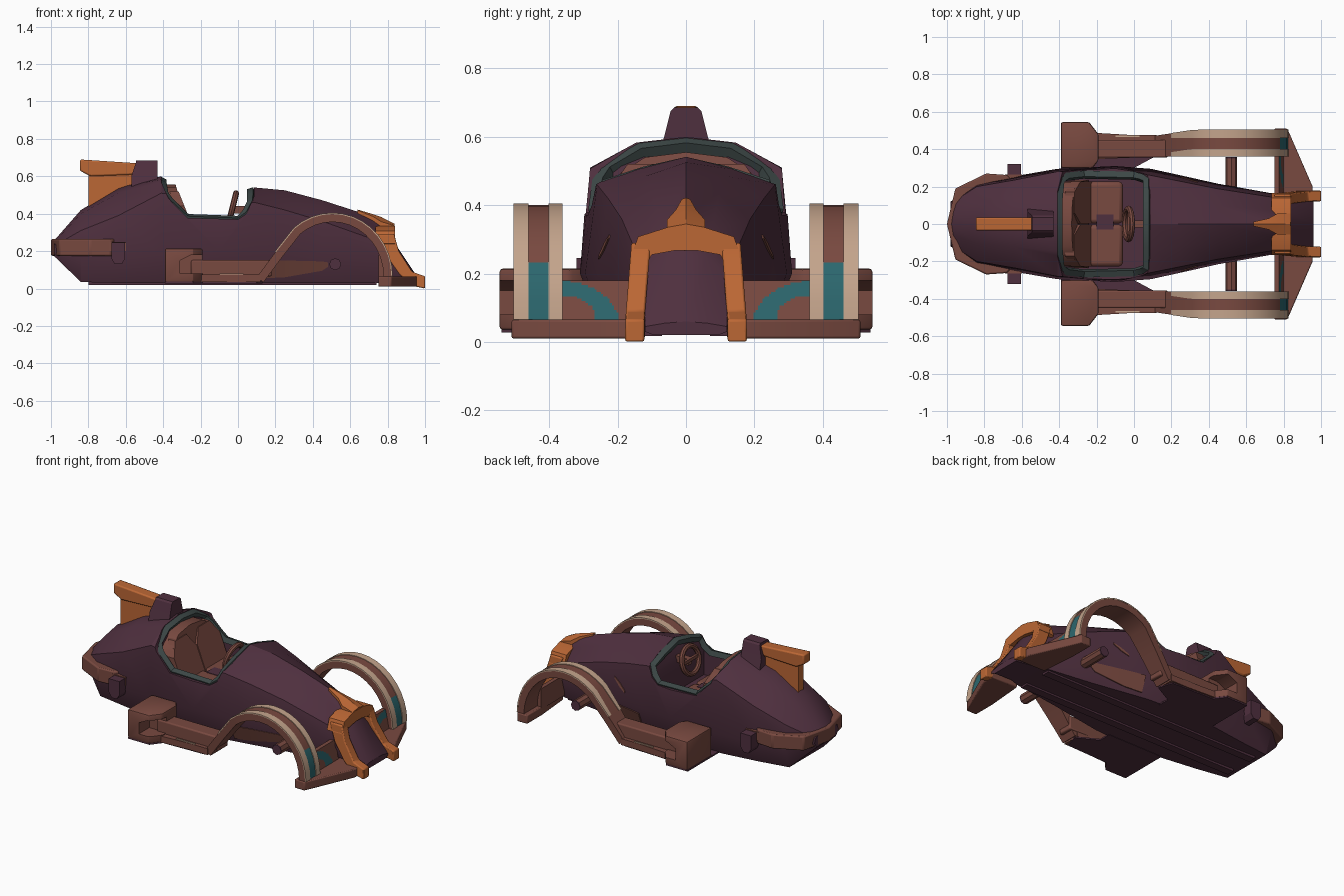
import bpy, bmesh, math
from mathutils import Vector

if "Cube" in bpy.data.objects:
    bpy.data.objects.remove(bpy.data.objects["Cube"])


def material(name, rgb):
    m = bpy.data.materials.new(name)
    m.diffuse_color = (*rgb, 1)
    m.use_nodes = True
    m.node_tree.nodes["Principled BSDF"].inputs["Base Color"].default_value = m.diffuse_color
    return m


PURPLE = material("dark purple", (0.078, 0.029, 0.049))
BROWN = material("red brown", (0.190, 0.067, 0.051))
ORANGE = material("burnt orange", (0.50, 0.135, 0.035))
CREAM = material("cream", (0.55, 0.37, 0.26))
TEAL = material("teal", (0.025, 0.135, 0.155))
GREY = material("green grey", (0.047, 0.066, 0.064))


def finish(bm, name, mats, mirror=False):
    bmesh.ops.recalc_face_normals(bm, faces=bm.faces)
    me = bpy.data.meshes.new(name)
    bm.to_mesh(me)
    bm.free()
    ob = bpy.data.objects.new(name, me)
    bpy.context.collection.objects.link(ob)
    for m in mats:
        me.materials.append(m)
    if mirror:
        mod = ob.modifiers.new("mirror", 'MIRROR')
        mod.use_axis = (False, True, False)
        mod.use_mirror_merge = False
    return ob


def loft(rings, closed=False):
    """Skin a list of equal closed rings, capping the ends."""
    bm = bmesh.new()
    vs = [[bm.verts.new(p) for p in r] for r in rings]
    n = len(vs[0])
    pairs = list(zip(vs, vs[1:])) + ([(vs[-1], vs[0])] if closed else [])
    for a, b in pairs:
        for i in range(n):
            bm.faces.new((a[i], a[(i + 1) % n], b[(i + 1) % n], b[i]))
    if not closed:
        bm.faces.new(vs[0])
        bm.faces.new(vs[-1])
    return bm


def prism(name, pts, axis, lo, hi, mat, mirror=False, bevel=0.0):
    """Extrude a 2D outline along the given axis."""
    def place(p, t):
        return {'x': (t, *p), 'y': (p[0], t, p[1]), 'z': (*p, t)}[axis]
    bm = loft([[place(p, t) for p in pts] for t in (lo, hi)])
    ob = finish(bm, name, [mat], mirror)
    if bevel:
        mod = ob.modifiers.new("bevel", 'BEVEL')
        mod.width, mod.segments = bevel, 2
    return ob


def carve(ob, cutters):
    """Subtract the cutters and bake the result into the object."""
    for c in cutters:
        mod = ob.modifiers.new("cut", 'BOOLEAN')
        mod.operation, mod.object, mod.solver = 'DIFFERENCE', c, 'EXACT'
    bpy.context.view_layer.update()
    baked = bpy.data.meshes.new_from_object(ob.evaluated_get(bpy.context.evaluated_depsgraph_get()))
    ob.modifiers.clear()
    ob.data = baked
    for c in cutters:
        bpy.data.objects.remove(c)


def both(half):
    """Mirror a half outline (y first) into a full closed one."""
    return half + [(-y, z) for y, z in reversed(half) if y > 1e-6]


def rect(a0, a1, b0, b1):
    return [(a0, b0), (a1, b0), (a1, b1), (a0, b1)]


# Body shell: x, bottom, width, width height, shoulder width, shoulder, upper, crown
sections = [
    (-0.98, 0.17, 0.12, 0.20, 0.11, 0.23, 0.25, 0.26),
    (-0.84, 0.035, 0.22, 0.17, 0.20, 0.31, 0.40, 0.42),
    (-0.64, 0.03, 0.255, 0.17, 0.235, 0.39, 0.51, 0.54),
    (-0.41, 0.03, 0.295, 0.18, 0.28, 0.51, 0.583, 0.60),
    (-0.10, 0.03, 0.31, 0.20, 0.29, 0.47, 0.56, 0.58),
    (0.09, 0.03, 0.295, 0.20, 0.26, 0.46, 0.505, 0.54),
    (0.25, 0.03, 0.26, 0.19, 0.228, 0.42, 0.485, 0.525),
    (0.45, 0.03, 0.215, 0.18, 0.188, 0.36, 0.435, 0.472),
    (0.76, 0.03, 0.16, 0.15, 0.14, 0.25, 0.32, 0.372),
    (0.83, 0.03, 0.13, 0.12, 0.12, 0.20, 0.245, 0.255),
    (0.96, 0.02, 0.12, 0.03, 0.12, 0.045, 0.055, 0.06)]
rings = []
for x, zb, w, zl, ws, zs, zm, zt in sections:
    half = [(0, zb), (w * 0.78, zb), (w, zl), (ws, zs), (ws * 0.52, zm), (0, zt)]
    rings.append([(x, y, z) for y, z in both(half)])
body = finish(loft(rings), "body_shell", [PURPLE])

# Cockpit opening and interior hollow
opening = prism("opening_cutter", [(-0.41, 0.7), (-0.41, 0.57), (-0.37, 0.48), (-0.27, 0.378),
                (0, 0.37), (0.045, 0.40), (0.085, 0.49), (0.085, 0.7)], 'y', -0.6, 0.6, PURPLE)
hollow = prism("hollow_cutter", rect(-0.385, 0.05, -0.25, 0.25), 'z', 0.22, 0.7, PURPLE)
carve(body, (opening, hollow))

# Cockpit rim, a four sided loop
rim = [(-0.405, 0, 0.575), (-0.405, 0.13, 0.560), (-0.395, 0.225, 0.505), (-0.365, 0.252, 0.465),
       (-0.27, 0.264, 0.377), (0, 0.258, 0.367), (0.045, 0.245, 0.405),
       (0.07, 0.232, 0.455), (0.07, 0.12, 0.492), (0.07, 0, 0.52)]
rim += [(x, -y, z) for x, y, z in reversed(rim[1:-1])]
centre = Vector((-0.16, 0, 0.45))
rim_rings = []
for i, p in enumerate(rim):
    p = Vector(p)
    t = (Vector(rim[(i + 1) % len(rim)]) - Vector(rim[i - 1])).normalized()
    out = p - centre
    out = (out - t * out.dot(t)).normalized()
    side = t.cross(out)
    rim_rings.append([p + 0.017 * (a * out + b * side) for a, b in ((1, 1), (1, -1), (-1, -1), (-1, 1))])
finish(loft(rim_rings, True), "cockpit_rim", [GREY])

# Seats: slanted backs and cushions, with a worn patch
back = both([(0, 0.555), (0.12, 0.54), (0.19, 0.495), (0.225, 0.44), (0.235, 0.23)])
bm = loft([[(x - 0.28 * (z - 0.4), y, z) for y, z in back] for x in (-0.36, -0.29)])
finish(bm, "seat_back_panel", [BROWN])
for name, y0 in (("left", 0.115), ("right", -0.115)):
    pad = [(y0 + 0.112 * a, z) for a, z in ((-1, 0.27), (1, 0.27), (1, 0.44), (0.5, 0.52), (-0.5, 0.52), (-1, 0.44))]
    bm = loft([[(x - 0.4 * (z - 0.4), y, z) for y, z in pad] for x in (-0.32, -0.27)])
    finish(bm, name + "_seat_back", [BROWN])
    prism(name + "_seat_cushion", rect(-0.27, -0.06, y0 - 0.112, y0 + 0.112), 'z', 0.22, 0.30, BROWN, bevel=0.02)
prism("seat_patch", rect(-0.20, -0.11, -0.03, 0.05), 'z', 0.296, 0.303, PURPLE)

# Steering wheel and column
bpy.ops.mesh.primitive_torus_add(major_segments=20, minor_segments=8, major_radius=0.082, minor_radius=0.016,
                                 location=(-0.03, 0, 0.43), rotation=(0, math.radians(104), 0))
wheel = bpy.context.object
wheel.name = "steering_wheel"
wheel.data.materials.append(BROWN)
prism("steering_spoke", rect(-0.08, 0.08, 0.42, 0.44), 'x', -0.035, -0.02, BROWN)
prism("steering_column", rect(-0.018, 0.018, 0.40, 0.44), 'x', -0.03, 0.06, BROWN)

# Tail bumper and side stubs
tail = both([(0, -1.0), (0.19, -0.955), (0.27, -0.79), (0.262, -0.68), (0.24, -0.66)])
prism("tail_bumper", [(b, a) for a, b in tail], 'z', 0.175, 0.265, BROWN, bevel=0.008)
prism("tail_bumper_tip", rect(-0.69, -0.60, 0.20, 0.25), 'y', 0.22, 0.264, BROWN, True)
prism("side_stub", [(-0.64 + a, 0.19 + b) for a, b in ((-0.037, 0.055), (0.037, 0.055), (0.037, -0.03),
      (0.018, -0.06), (-0.018, -0.06), (-0.037, -0.03))], 'y', 0.2, 0.32, PURPLE, True)

# Tail fin and its mount
prism("fin_blade", [(-0.80, 0.44), (-0.80, 0.64), (-0.54, 0.66), (-0.50, 0.54)], 'y', -0.025, 0.025, ORANGE)
prism("fin_top", [(-0.845, 0.63), (-0.845, 0.69), (-0.54, 0.67), (-0.54, 0.61), (-0.79, 0.60)],
      'y', -0.035, 0.035, ORANGE, bevel=0.008)
bm = loft([[(b, -w, z), (-0.43, -w, z), (-0.43, w, z), (b, w, z)] for w, z, b in (
    (0.08, 0.54, -0.57), (0.064, 0.60, -0.57), (0.045, 0.675, -0.545), (0.035, 0.685, -0.545))])
finish(bm, "fin_mount", [PURPLE])

# Orange nose frame: splayed legs, arch and spike
leg = prism("nose_leg", [(0.75, 0.29), (0.835, 0.29), (0.86, 0.2), (0.93, 0.09), (1.0, 0.065), (1.0, 0.0),
            (0.93, 0.015), (0.86, 0.08), (0.79, 0.18)], 'y', 0.122, 0.178, ORANGE, True, bevel=0.006)
for v in leg.data.vertices:
    v.co.y -= 0.08 * max(0, v.co.z - 0.06)
arch_out = [(0.055, 0.335), (0.14, 0.308), (0.165, 0.24)]
arch_in = [(0.12, 0.22), (0.10, 0.255), (0.03, 0.268)]
half_arch = arch_out + arch_in
prism("nose_arch", half_arch + [(-y, z) for y, z in reversed(half_arch)], 'x', 0.735, 0.84, ORANGE)
bm = loft([[(x, -w, z - 0.07), (x, w, z - 0.07), (x, w, z - d), (x, 0, z), (x, -w, z - d)]
           for x, w, z, d in ((0.64, 0.012, 0.422, 0.004), (0.72, 0.030, 0.398, 0.012),
                              (0.765, 0.055, 0.383, 0.025), (0.838, 0.056, 0.345, 0.010))])
finish(bm, "nose_spike", [ORANGE])

# Front wing plate and the raised wall behind it, with teal patches
prism("front_wing", [(0.75, 0.51), (0.82, 0.51), (0.955, 0.2), (0.955, 0.12), (0.77, 0.12), (0.75, 0.36)],
      'z', 0.01, 0.065, BROWN, True, bevel=0.006)
rings = []
for i in range(37):
    y = 0.14 + 0.23 * i / 36
    slope = [(0.80 - 0.025 * k / 18, y, 0.06 + 0.12 * k / 18) for k in range(19)]
    rings.append(slope + [(0.75, y, 0.18), (0.75, y, 0.05)])
bm = loft(rings)
for f in bm.faces:
    c = f.calc_center_median()
    r = ((0.365 - c.y) / 0.165) ** 2 + ((c.z - 0.06) / 0.118) ** 2
    low = 0.195 < c.y < 0.27 and c.z < 0.085
    if c.y < 0.365 and 0.765 < c.x and 0.19 < c.y and (0.42 < r < 1.0 or low):
        f.material_index = 1
finish(bm, "wing_wall", [BROWN, TEAL], True)

# Wheel arches: half ellipse running into a straight tail
path = [(0.505 + 0.318 * math.cos(math.radians(a)), 0.065 + 0.336 * math.sin(math.radians(a)))
        for a in range(0, 131, 10)] + [(0.20, 0.195), (0.10, 0.06)]


def ribbon(name, pts, y0, y1, top, thick, mats):
    rs = []
    for i, p in enumerate(pts):
        a, b = pts[max(i - 1, 0)], pts[min(i + 1, len(pts) - 1)]
        t = Vector((b[0] - a[0], b[1] - a[1])).normalized()
        n = Vector((t.y, -t.x))
        o, q = Vector(p) + n * top, Vector(p) - n * thick
        yo = y1 - max(0, 0.32 - p[0]) * 0.15
        rs.append([(o.x, y0, o.y), (o.x, yo, o.y), (q.x, yo, q.y), (q.x, y0, q.y)])
    b = loft(rs)
    for f in b.faces:
        c = f.calc_center_median()
        outer = math.hypot(c.x - 0.505, c.z - 0.065) > 0.305
        if len(mats) > 1 and outer and c.z < 0.24 and c.x > 0.6 and 0.38 < c.y < 0.48:
            f.material_index = 1
    return finish(b, name, mats, True)


ribbon("wheel_arch", path, 0.362, 0.503, 0, 0.045, [BROWN, TEAL])
ribbon("arch_inner_stripe", path[:-1], 0.361, 0.402, 0.004, 0.003, [CREAM])
ribbon("arch_outer_stripe", path[:-1], 0.46, 0.504, 0.004, 0.003, [CREAM])

# Side pods with a scooped recess
for name, s in (("left_pod", 1), ("right_pod", -1)):
    pod = prism(name, [(x, s * y) for x, y in ((-0.39, 0.30), (-0.39, 0.545), (-0.24, 0.545), (-0.19, 0.48),
                (-0.19, 0.34), (-0.22, 0.30))], 'z', 0.035, 0.215, BROWN, bevel=0.01)
    scoop = prism("scoop_cutter", [(-0.31, 0.08), (-0.31, 0.15), (-0.25, 0.18), (-0.1, 0.18), (-0.1, 0.08)],
                  'y', min(s * 0.44, s * 0.6), max(s * 0.44, s * 0.6), BROWN)
    carve(pod, (scoop,))

# Running boards, rails and dark undertray
prism("running_board", [(-0.25, 0.345), (-0.25, 0.49), (0.0, 0.475), (0.12, 0.475), (0.12, 0.36)],
      'z', 0.035, 0.075, BROWN, True)
prism("board_trim", rect(-0.10, 0.03, 0.464, 0.473), 'z', 0.074, 0.080, CREAM, True)
prism("side_rail", rect(-0.25, 0.18, 0.065, 0.152), 'y', 0.355, 0.45, BROWN, True, bevel=0.008)
prism("undertray", [(-0.39, 0.22), (-0.39, 0.54), (-0.24, 0.54), (-0.19, 0.475), (0.10, 0.465), (0.13, 0.37),
                    (0.0, 0.30), (0.0, 0.22)], 'z', 0.028, 0.037, PURPLE, True)


# Brown streaks on the hood side
def streak(name, stations, side):
    rs = []
    for x, z0, z1 in stations:
        ya, yb = side(x, z0), side(x, z1)
        rs.append([(x, ya - 0.003, z0), (x, ya + 0.005, z0), (x, yb + 0.005, z1), (x, yb - 0.003, z1)])
    finish(loft(rs), name, [BROWN], True)


def girth(x):
    return 0.26 - 0.225 * (x - 0.25)


streak("lower_streak", ((0.14, 0.055, 0.15), (0.25, 0.06, 0.15), (0.45, 0.095, 0.145), (0.48, 0.115, 0.14)),
       lambda x, z: girth(x) * (0.78 + 0.22 * (z - 0.03) / 0.157))
streak("upper_streak", ((0.25, 0.243, 0.256), (0.295, 0.267, 0.29), (0.34, 0.303, 0.313)),
       lambda x, z: girth(x) - 0.032 * (z - 0.188) / 0.22)

# Front axle with dark end caps
octagon = [(0.52 + 0.032 * math.cos(k * math.pi / 4), 0.13 + 0.032 * math.sin(k * math.pi / 4)) for k in range(8)]
prism("front_axle", octagon, 'y', -0.35, 0.35, BROWN)
prism("axle_cap", octagon, 'y', 0.35, 0.358, PURPLE, True)

# Underside runners
prism("keel_runner", rect(-0.80, 0.74, 0.07, 0.12), 'z', 0.018, 0.04, PURPLE, True)

# Smooth shading with kept edges
for ob in bpy.context.collection.objects:
    ob.select_set(ob.type == 'MESH')
bpy.context.view_layer.objects.active = body
bpy.ops.object.shade_smooth_by_angle(angle=math.radians(28))
